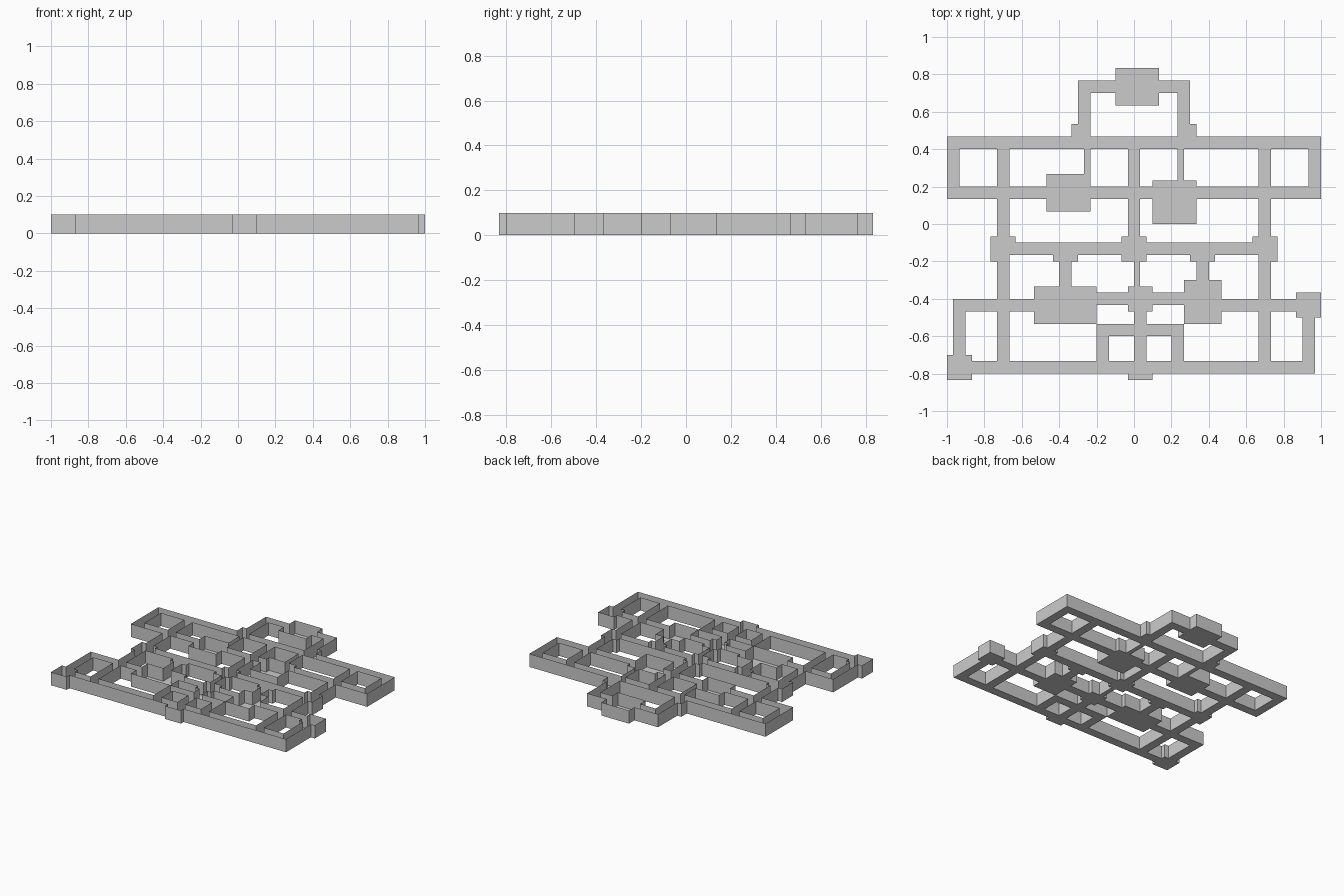
import bpy, bmesh

if "Cube" in bpy.data.objects:
    bpy.data.objects.remove(bpy.data.objects["Cube"])

U = 1 / 30          # floor-plan grid module
H = 0.1             # wall height

# Plan areas as (x0, x1, y0, y1) in grid modules
rooms = [(-3, 4, 19, 25), (-14, -7, 2, 8), (3, 10, 0, 7),
         (-16, -6, -16, -10), (8, 14, -16, -9)]

# East-west corridors
across = [(-9, 9, 21, 23), (-30, 30, 12, 14), (-30, 30, 4, 6), (-22, 22, -5, -3),
          (-29, -16, -14, -12), (-6, 8, -13, -11), (14, 29, -14, -12),
          (-6, 8, -18, -16), (-29, 29, -24, -22)]

# North-south corridors
along = [(-8, -7, 8, 12), (7, 8, 7, 12), (-1, 1, -6, 12), (0, 1, -10, -6),
         (0, 2, -24, -14), (-6, -4, -22, -18), (6, 8, -22, -18),
         (-29, -27, -22, -14), (27, 29, -22, -14)]

# Junction widenings without a twin
junctions = [(-2, 2, -6, -2), (-1, 3, -14, -10), (-1, 3, -25, -22),
             (-30, -26, -25, -21), (26, 30, -15, -11)]

# Areas mirrored left to right
paired = [(7, 9, 14, 23), (7, 10, 14, 16), (28, 30, 4, 14), (20, 22, -24, 14),
          (20, 23, -6, -2), (19, 20, -3, -2), (9, 13, -6, -5), (10, 12, -10, -5)]
paired += [(-x1, -x0, y0, y1) for x0, x1, y0, y1 in paired]

cells = {(x, y) for x0, x1, y0, y1 in rooms + across + along + junctions + paired
         for x in range(x0, x1) for y in range(y0, y1)}


def finish(bm, name):
    bmesh.ops.remove_doubles(bm, verts=bm.verts, dist=1e-5)
    bmesh.ops.dissolve_limit(bm, angle_limit=0.01, verts=bm.verts, edges=bm.edges)
    bmesh.ops.triangulate(bm, faces=[f for f in bm.faces if len(f.verts) > 4])
    mesh = bpy.data.meshes.new(name)
    bm.to_mesh(mesh)
    bm.free()
    bpy.context.collection.objects.link(bpy.data.objects.new(name, mesh))


def quad(bm, pts):
    bm.faces.new([bm.verts.new(p) for p in pts])


# Floor: one flat sheet over the whole plan
floor = bmesh.new()
for x, y in sorted(cells):
    quad(floor, [((x + a) * U, (y + b) * U, 0) for a, b in ((0, 0), (1, 0), (1, 1), (0, 1))])
finish(floor, "floor")

# Walls: thin upright sheets wherever a floor cell has no neighbour
sides = {(0, -1): (0, 0, 1, 0), (1, 0): (1, 0, 1, 1), (0, 1): (1, 1, 0, 1), (-1, 0): (0, 1, 0, 0)}
walls = bmesh.new()
for x, y in sorted(cells):
    for (dx, dy), (ax, ay, bx, by) in sides.items():
        if (x + dx, y + dy) not in cells:
            a, b = ((x + ax) * U, (y + ay) * U), ((x + bx) * U, (y + by) * U)
            quad(walls, [(*a, 0), (*b, 0), (*b, H), (*a, H)])
finish(walls, "walls")
